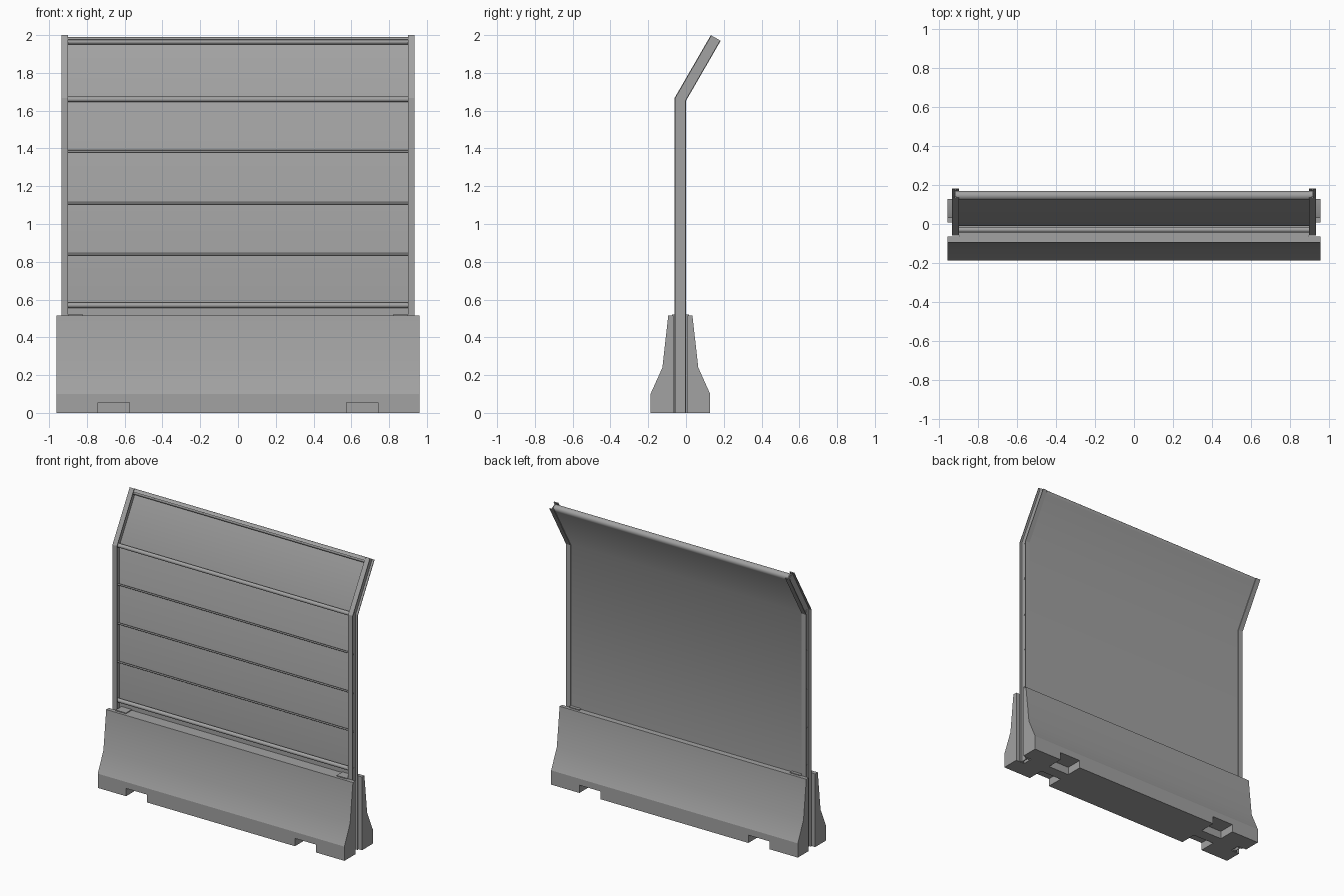
import bpy, bmesh
from math import cos, sin, pi, radians
from mathutils import Vector

cube = bpy.data.objects.get("Cube")
if cube:
    bpy.data.objects.remove(cube, do_unlink=True)

grey = bpy.data.materials.new("plain grey")
grey.use_nodes = True
GREY = (0.36, 0.36, 0.36, 1)
grey.diffuse_color = GREY
grey.node_tree.nodes["Principled BSDF"].inputs["Base Color"].default_value = GREY

AXIS = -0.03                       # y of the wall's middle line
BEND = Vector((AXIS, 1.66))        # (y, z) where the wall starts to lean back
LEAN = radians(30)
ALONG = Vector((sin(LEAN), cos(LEAN)))
BACK = Vector((cos(LEAN), -sin(LEAN)))
TIP = BEND + ALONG * 0.375         # end of the posts
RAIL = BEND + ALONG * 0.352        # top rail centre


def prism(name, profile, x0, x1, smooth=None):
    """Extrude a (y, z) outline from x0 to x1."""
    bm = bmesh.new()
    face = bm.faces.new([bm.verts.new((x0, y, z)) for y, z in profile])
    out = bmesh.ops.extrude_face_region(bm, geom=[face])
    bmesh.ops.translate(bm, vec=(x1 - x0, 0, 0),
                        verts=[v for v in out["geom"] if isinstance(v, bmesh.types.BMVert)])
    bmesh.ops.recalc_face_normals(bm, faces=bm.faces)
    mesh = bpy.data.meshes.new(name)
    bm.to_mesh(mesh)
    bm.free()
    mesh.materials.append(grey)
    obj = bpy.data.objects.new(name, mesh)
    bpy.context.collection.objects.link(obj)
    if smooth:
        shade(obj, smooth)
    return obj


def shade(obj, degrees):
    bpy.ops.object.select_all(action="DESELECT")
    obj.select_set(True)
    bpy.context.view_layer.objects.active = obj
    bpy.ops.object.shade_smooth_by_angle(angle=radians(degrees))


def box(name, x0, x1, y0, y1, z0, z1):
    return prism(name, [(y0, z0), (y1, z0), (y1, z1), (y0, z1)], x0, x1)


def line(offset, bottom, end):
    """Bent wall line, pushed back by offset with a mitred corner."""
    corner = BEND + Vector((offset, -offset * math_tan))
    return [Vector((AXIS + offset, bottom)), corner, end + BACK * offset]


math_tan = sin(LEAN / 2) / cos(LEAN / 2)


def band(name, a, b, bottom, x0, x1):
    return prism(name, line(a, bottom, TIP) + line(b, bottom, TIP)[::-1], x0, x1)


def rod(name, centre, radius, reach, sides):
    ring = [centre + radius * Vector((cos(2 * pi * i / sides), sin(2 * pi * i / sides)))
            for i in range(sides)]
    return prism(name, ring, -reach, reach, 40)


# Concrete base
half = [(0.158, 0), (0.158, 0.1), (0.095, 0.24), (0.064, 0.515)]
outline = [(AXIS + y, z) for y, z in half] + [(AXIS - y, z) for y, z in reversed(half)]
base = prism("concrete_base", outline, -0.96, 0.96)

# Post slots at both ends and lifting notches front and back
cutters = []
for s in (-1, 1):
    cutters.append(box("slot_cutter", s * 0.893, s * 1.0, AXIS - 0.035, AXIS + 0.037, -0.1, 0.7))
    for t in (-1, 1):
        y0, y1 = sorted((AXIS + t * 0.04, AXIS + t * 0.3))
        cutters.append(box("notch_cutter", s * 0.575, s * 0.74, y0, y1, -0.1, 0.055))
bpy.context.view_layer.objects.active = base
for cutter in cutters:
    cutter.hide_render = True
    mod = base.modifiers.new("cut", "BOOLEAN")
    mod.operation = "DIFFERENCE"
    mod.solver = "EXACT"
    mod.object = cutter
    bpy.ops.object.modifier_apply(modifier=mod.name)
    bpy.data.objects.remove(cutter, do_unlink=True)
shade(base, 22)

# Bent H-section posts with small foot plates
for s, side in ((-1, "right"), (1, "left")):
    for a, b, part in ((-0.03, -0.025, "front_flange"), (0.025, 0.03, "back_flange")):
        band(f"{side}_post_{part}", a, b, 0, s * 0.9, s * 0.935)
    band(f"{side}_post_web", -0.025, 0.025, 0, s * 0.915, s * 0.92)
    box(f"{side}_foot_plate", s * 0.82, s * 0.9, AXIS - 0.045, AXIS + 0.045, 0.514, 0.521)

# Sheet behind the rails, wrapped over the top rail
def sheet_line(offset):
    arc = [RAIL + offset * (BACK * cos(a) + ALONG * sin(a))
           for a in (pi * i / 10 for i in range(11))]
    return line(offset, 0.5, RAIL)[:2] + arc

prism("wall_sheet", sheet_line(0.024) + sheet_line(0.020)[::-1], -0.914, 0.914, 35)

# Round rails and thin wires
for name, centre in (("top_rail", RAIL), ("bend_rail", BEND), ("bottom_rail", Vector((AXIS, 0.57)))):
    rod(name, centre, 0.014, 0.922, 20)
for i, z in enumerate((0.84, 1.11, 1.385)):
    rod(f"wire_{i + 1}", Vector((AXIS, z)), 0.006, 0.922, 12)
